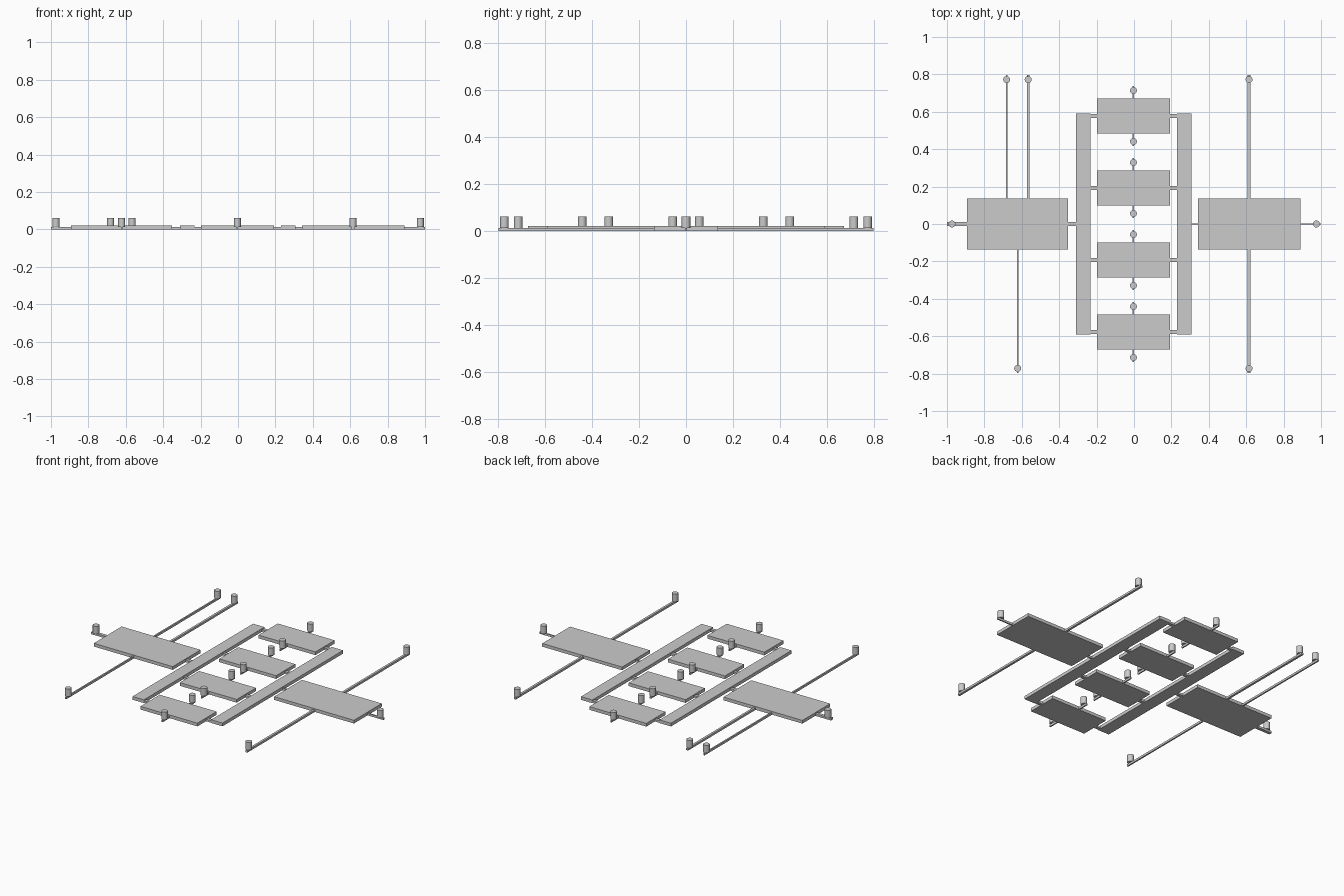
import bpy
import math

cube = bpy.data.objects.get("Cube")
if cube:
    bpy.data.objects.remove(cube, do_unlink=True)

grey = bpy.data.materials.new("light grey")
grey.use_nodes = True
colour = (0.6, 0.6, 0.6, 1)
grey.diffuse_color = colour
grey.node_tree.nodes["Principled BSDF"].inputs["Base Color"].default_value = colour

PLATE_H = 0.02      # plates and rails
CHANNEL_H = 0.013   # thin channels
PORT_TOP = 0.06
PORT_R = 0.0185
OVERRUN = 0.025     # channel length past the port centre


def slab(name, x0, x1, y0, y1, height):
    bpy.ops.mesh.primitive_cube_add(size=1, location=((x0 + x1) / 2, (y0 + y1) / 2, height / 2))
    ob = bpy.context.object
    ob.name = name
    ob.scale = (x1 - x0, y1 - y0, height)
    bpy.ops.object.transform_apply(location=False, rotation=False, scale=True)
    ob.data.materials.append(grey)


def port(name, x, y):
    bpy.ops.mesh.primitive_cylinder_add(vertices=24, radius=PORT_R, depth=PORT_TOP - CHANNEL_H,
                                        location=(x, y, (PORT_TOP + CHANNEL_H) / 2))
    ob = bpy.context.object
    ob.name = name
    ob.data.materials.append(grey)
    bpy.ops.object.shade_smooth_by_angle(angle=math.radians(40))


def channel_y(name, x, start, end, width):
    """Channel along y from a plate edge to a port."""
    tip = end + math.copysign(OVERRUN, end - start)
    slab(name + "_channel", x - width / 2, x + width / 2, min(start, tip), max(start, tip), CHANNEL_H)
    port(name + "_port", x, end)


# Large end plates
PLATE_Y = 0.136
slab("right_plate", -0.893, -0.352, -PLATE_Y, PLATE_Y, PLATE_H)
slab("left_plate", 0.343, 0.89, -PLATE_Y, PLATE_Y, PLATE_H)

# Long rails
for name, x in (("right_rail", -0.271), ("left_rail", 0.268)):
    slab(name, x - 0.039, x + 0.039, -0.59, 0.59, PLATE_H)

# Chambers with rail links and two ports each
MID = -0.003
for i in range(4):
    y = (i - 1.5) * 0.385
    label = f"chamber_{i + 1}"
    slab(label, -0.198, 0.192, y - 0.094, y + 0.094, PLATE_H)
    slab(label + "_right_link", -0.232, -0.198, y - 0.01, y + 0.01, CHANNEL_H)
    slab(label + "_left_link", 0.192, 0.229, y - 0.01, y + 0.01, CHANNEL_H)
    for side, s in (("back", 1), ("front", -1)):
        channel_y(f"{label}_{side}", MID, y + s * 0.094, y + s * 0.136, 0.008)

# Links from plates to rails
slab("right_plate_link", -0.352, -0.31, -0.01, 0.01, CHANNEL_H)
slab("left_plate_link", 0.307, 0.343, -0.004, 0.004, CHANNEL_H)

# Outer end channels and ports
slab("right_end_channel", -1.0, -0.893, -0.01, 0.01, CHANNEL_H)
port("right_end_port", -0.973, 0)
slab("left_end_channel", 0.89, 1.0, -0.004, 0.004, CHANNEL_H)
port("left_end_port", 0.975, 0)

# Long side channels and ports
for name, x, s, width in (("back_outer", -0.681, 1, 0.009), ("back_inner", -0.566, 1, 0.014),
                          ("front_right", -0.622, -1, 0.009),
                          ("back_left", 0.615, 1, 0.014), ("front_left", 0.615, -1, 0.014)):
    channel_y(name, x, s * PLATE_Y, s * 0.772, width)
